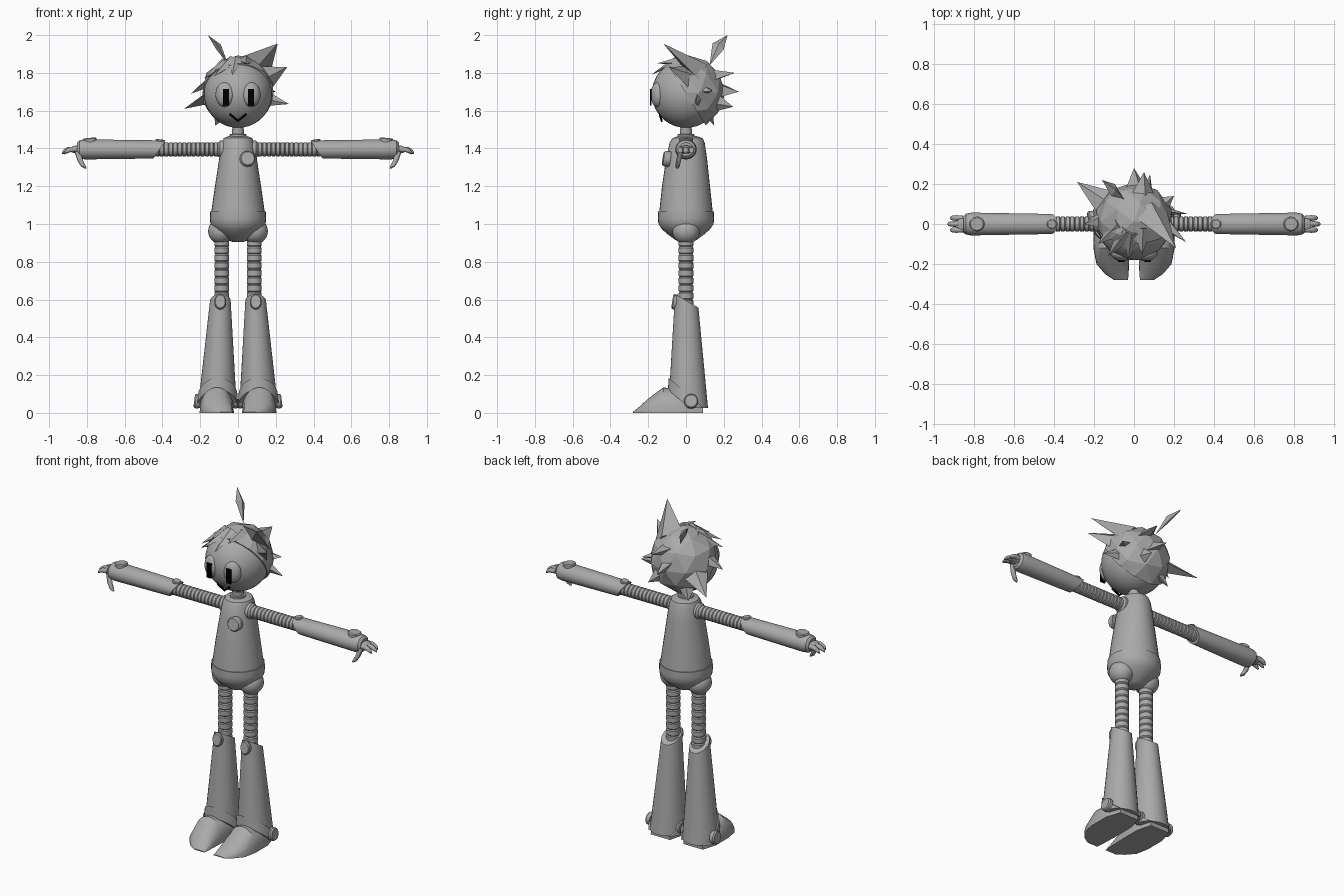
import bpy, bmesh
from math import sin, cos, pi
from mathutils import Vector, Matrix

cube = bpy.data.objects.get("Cube")
if cube:
    bpy.data.objects.remove(cube, do_unlink=True)


def material(name, value):
    m = bpy.data.materials.new(name)
    m.use_nodes = True
    m.diffuse_color = (value, value, value, 1)
    node = next(n for n in m.node_tree.nodes if n.type == "BSDF_PRINCIPLED")
    node.inputs["Base Color"].default_value = (value, value, value, 1)
    return m


GREY = material("plain grey", 0.4)
BLACK = material("black", 0.0)


def finish(name, bm, mat=GREY, mirror=False, smooth=True):
    """Turn a bmesh into an object, optionally mirrored across x."""
    bmesh.ops.recalc_face_normals(bm, faces=bm.faces)
    mesh = bpy.data.meshes.new(name)
    bm.to_mesh(mesh)
    bm.free()
    ob = bpy.data.objects.new(name, mesh)
    bpy.context.collection.objects.link(ob)
    mesh.materials.append(mat)
    bpy.ops.object.select_all(action="DESELECT")
    ob.select_set(True)
    bpy.context.view_layer.objects.active = ob
    if smooth:
        bpy.ops.object.shade_smooth_by_angle(angle=pi / 6)
    if mirror:
        ob.modifiers.new("mirror", "MIRROR").use_clip = False
    return ob


def bridge(bm, rings):
    """Skin a row of vertex rings and cap both ends."""
    for a, b in zip(rings, rings[1:]):
        for i in range(len(a)):
            j = (i + 1) % len(a)
            bm.faces.new((a[i], a[j], b[j], b[i]))
    bm.faces.new(rings[0])
    bm.faces.new(rings[-1])


def loft(stations, axis="z", sides=32):
    """Stations are (position, centre a, centre b, radius a, radius b)."""
    bm = bmesh.new()
    rings = []
    for t, ca, cb, ra, rb in stations:
        ring = []
        for i in range(sides):
            a = 2 * pi * i / sides
            p, q = ca + ra * cos(a), cb + rb * sin(a)
            ring.append(bm.verts.new((p, q, t) if axis == "z" else (t, p, q)))
        rings.append(ring)
    bridge(bm, rings)
    return bm


def lathe(profile, x=0, y=0):
    return loft([(z, x, y, r, r) for z, r in profile])


def ribs(start, end, count, r):
    """Stepped profile of a ribbed hose."""
    step = (end - start) / count
    out = []
    for i in range(count):
        t = start + i * step
        out += [(t, r * 0.88), (t + step * 0.15, r), (t + step * 0.85, r), (t + step, r * 0.88)]
    return [p for i, p in enumerate(out) if i == 0 or p[0] > out[i - 1][0] + step * 0.01]


def cut(bm, point, normal):
    """Slice away the side the normal points to, and cap the hole."""
    geom = bm.verts[:] + bm.edges[:] + bm.faces[:]
    bmesh.ops.bisect_plane(bm, geom=geom, plane_co=point, plane_no=normal, clear_outer=True)
    bmesh.ops.holes_fill(bm, edges=[e for e in bm.edges if e.is_boundary], sides=0)
    return bm


def ball(centre, radii, turn=0):
    bm = bmesh.new()
    m = Matrix.Translation(centre) @ Matrix.Rotation(turn, 4, "Z") @ Matrix.Diagonal((*radii, 1))
    bmesh.ops.create_uvsphere(bm, u_segments=32, v_segments=20, radius=1, matrix=m)
    return bm


def disc(name, centre, normal, r, depth, stretch=1, mirror=True):
    """Round button with a chamfered face."""
    bm = loft([(-depth, 0, 0, r, r * stretch), (depth * 0.5, 0, 0, r, r * stretch),
               (depth, 0, 0, r * 0.85, r * 0.85 * stretch)], sides=24)
    turn = Vector(normal).to_track_quat("Z", "Y").to_matrix().to_4x4()
    bm.transform(Matrix.Translation(centre) @ turn)
    finish(name, bm, mirror=mirror)


# Torso, pelvis and neck
finish("torso", loft([(1.06, 0, 0, .142, .142), (1.2, 0, 0, .122, .127), (1.35, 0, .003, .099, .108),
                      (1.43, 0, .006, .086, .093), (1.455, 0, .008, .075, .08), (1.465, 0, .008, .05, .05)]))
finish("pelvis", lathe([(1.065, .147), (1.03, .149), (1.0, .146), (.97, .125), (.94, .09), (.915, .055), (.905, .03)]))
disc("chest_button", (.05, -.103, 1.345), (.1, -1, .15), .041, .018, mirror=False)
finish("neck", lathe([(1.45, .045), (1.475, .045), (1.476, .033), (1.5, .033), (1.501, .028), (1.54, .028)]))

# Head and face
HEAD = Vector((0, 0, 1.69))
finish("head", ball(HEAD, (.181, .181, .181)))
finish("eyes", ball((.07, -.152, 1.685), (.05, .033, .065), .3), mirror=True)
for name, x in (("right_pupil", -.064), ("left_pupil", .068)):
    bm = bmesh.new()
    size = Matrix.Diagonal((.032, .008, .088, 1))
    bmesh.ops.create_cube(bm, size=1, matrix=Matrix.Translation((x, -.187, 1.672)) @ size)
    finish(name, bm, BLACK, smooth=False)
bm = bmesh.new()
row = [[bm.verts.new((x, y, z + dz)) for x, y, z in ((0, -.132, 1.546), (.042, -.144, 1.582))] for dz in (-.006, .006)]
bm.faces.new((row[0][0], row[0][1], row[1][1], row[1][0]))
mouth = finish("mouth", bm, BLACK, mirror=True, smooth=False)
mouth.modifiers.new("thickness", "SOLIDIFY").thickness = .008

# Hair: faceted cap over the back and crown, then flat pointed locks
bm = bmesh.new()
bmesh.ops.create_icosphere(bm, subdivisions=2, radius=.198, matrix=Matrix.Translation(HEAD + Vector((0, .01, .005))))
finish("hair_cap", cut(bm, HEAD, (0, -.85, -.53)), smooth=False)


def lock(bm, base, tip, width, tail=None):
    base, tip = Vector(base), Vector(tip)
    d = (tip - base).normalized()
    out = base - HEAD
    out = (out - d * out.dot(d)).normalized()
    if out.length < .5:
        out = d.orthogonal().normalized()
    side = d.cross(out)
    pts = [base + side * width, base - side * width, base + out * width * .5, base - out * width * .5, tip]
    if tail:
        pts.append(Vector(tail))
    bmesh.ops.convex_hull(bm, input=[bm.verts.new(p) for p in pts])


bm = bmesh.new()
for base, tip, width in (
        ((.07, .07, 1.81), (.21, -.12, 1.955), .11),
        ((.11, .04, 1.76), (.26, -.09, 1.83), .09),
        ((.12, .07, 1.67), (.27, .05, 1.635), .05),
        ((-.1, .08, 1.69), (-.285, .21, 1.61), .09),
        ((-.06, .09, 1.65), (-.12, .15, 1.52), .09),
        ((.02, .09, 1.72), (0, .28, 1.70), .12),
        ((.04, .08, 1.78), (.05, .26, 1.8), .1),
        ((.06, .08, 1.66), (.08, .25, 1.62), .09),
        ((.08, .05, 1.72), (.2, .14, 1.7), .09),
        ((-.1, .04, 1.78), (-.25, 0, 1.69), .08),
        ((-.07, 0, 1.85), (-.18, -.1, 1.77), .06),
        ((-.03, -.03, 1.865), (-.13, -.16, 1.78), .055),
        ((-.01, -.04, 1.87), (-.03, -.185, 1.79), .045),
        ((.04, -.02, 1.865), (.04, -.155, 1.85), .05)):
    lock(bm, base, tip, width)
finish("hair_locks", bm, smooth=False)
bm = bmesh.new()
lock(bm, (-.105, .17, 1.94), (-.16, .22, 2.0), .035, tail=(-.05, .125, 1.84))
finish("upright_lock", bm, smooth=False)

# Arms
ARM = 1.395
finish("upper_arms", loft([(t, 0, ARM, r, r) for t, r in ribs(.08, .44, 15, .037)], "x"), mirror=True)
finish("shoulder_collars", loft([(.06, 0, ARM, .048, .048), (.095, 0, ARM, .046, .046), (.105, 0, ARM, .036, .036)], "x"),
       mirror=True)
forearm = loft([(.35, 0, ARM, .049, .047), (.81, 0, ARM, .057, .053), (.84, 0, ARM, .052, .048),
                (.852, 0, ARM, .038, .036)], "x")
finish("forearms", cut(forearm, (.415, 0, ARM), (-.83, 0, -.56)), mirror=True)
disc("elbow_buttons", (.412, 0, 1.438), (-.15, 0, 1), .025, .01)
disc("wrist_buttons", (.785, 0, 1.445), (.1, 0, 1), .037, .011)

# Hands: palm, three fingers and a drooping thumb
finish("palms", loft([(.83, 0, 1.392, .035, .024), (.865, 0, 1.395, .04, .02), (.882, 0, 1.393, .034, .014)], "x"),
       mirror=True)
for name, y, reach in (("front_fingers", -.03, .92), ("middle_fingers", 0, .932), ("back_fingers", .03, .92)):
    finish(name, loft([(.855, y, 1.396, .013, .014), (reach - .03, y, 1.394, .014, .014),
                       (reach - .01, y, 1.384, .012, .012), (reach, y, 1.375, .005, .006)], "x", 12), mirror=True)
finish("thumbs", loft([(1.295, .808, -.046, .006, .006), (1.305, .818, -.045, .013, .012),
                       (1.335, .835, -.04, .015, .013), (1.385, .85, -.028, .016, .014)], sides=12), mirror=True)

# Legs
finish("hip_joints", ball((.09, 0, .962), (.068, .072, .068)), mirror=True)
finish("upper_legs", lathe(ribs(.56, .92, 9, .039), .086), mirror=True)


def shin(scale):
    return loft([(0, .11, .012, .105 * scale, .107 * scale), (.65, .092, 0, .05 * scale, .057 * scale)])


SLOPE = Vector((0, .65, .76))
boot = cut(shin(1), (.1, 0, .595), (0, .5, .86))
boot = cut(boot, (.1, -.1, .14), -SLOPE)
finish("shins", cut(boot, (.1, 0, .025), (0, 0, -1)), mirror=True)
cuff = cut(shin(1.08), (.1, -.115, .205), SLOPE)
cuff = cut(cuff, (.1, -.115, .14), -SLOPE)
finish("ankle_cuffs", cut(cuff, (.1, 0, .025), (0, 0, -1)), mirror=True)
disc("knee_buttons", (.094, -.06, .588), (0, -1, .15), .031, .013, 1.3)
disc("outer_ankle_buttons", (.218, .027, .062), (1, 0, .12), .038, .014)
disc("inner_ankle_buttons", (.013, .027, .062), (-1, 0, .12), .038, .01)

# Feet: arched sections running from toe to heel
bm = bmesh.new()
rings = []
for y, inner, outer, height in ((-.28, .03, .1, .006), (-.25, .027, .145, .03), (-.2, .025, .188, .075),
                                (-.12, .022, .203, .135), (0, .022, .203, .12), (.09, .045, .175, .05)):
    mid, half = (inner + outer) / 2, (outer - inner) / 2
    arch = [pi * i / 14 for i in range(15)]
    rings.append([bm.verts.new((mid + half * cos(a), y, height * max(sin(a), 0) ** .8)) for a in arch])
bridge(bm, rings)
finish("feet", bm, mirror=True)
